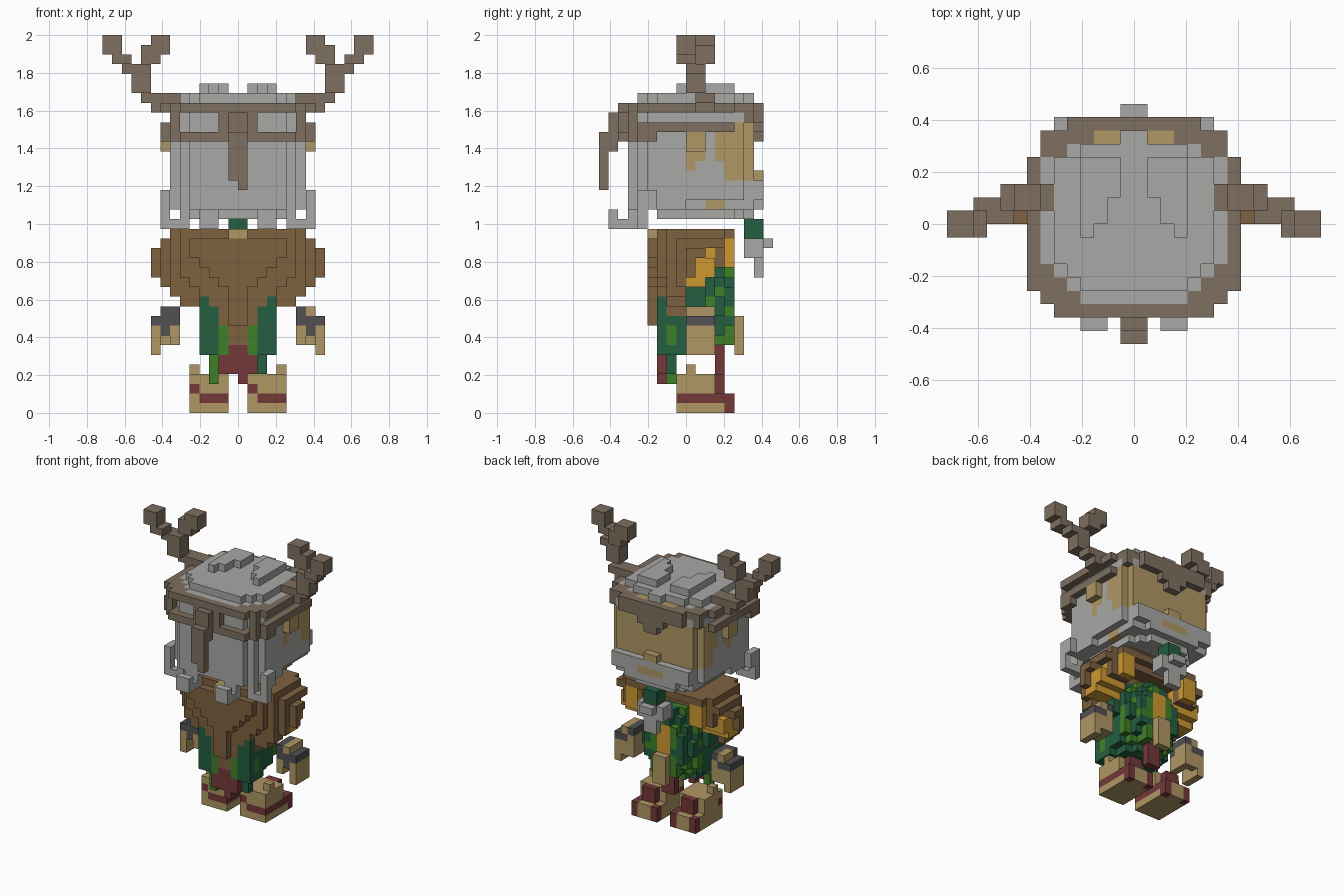
import bpy, bmesh, random
from mathutils import Vector

if "Cube" in bpy.data.objects:
    bpy.data.objects.remove(bpy.data.objects["Cube"], do_unlink=True)
random.seed(4)
V = 2 / 39  # edge of one block

COLOURS = {  # sRGB values, converted to linear below
    "grey_hair": (168, 168, 166), "antler_brown": (126, 111, 96), "cape_brown": (126, 97, 64),
    "skin_tan": (175, 151, 100), "gold": (206, 153, 50), "dark_green": (35, 94, 65),
    "leaf_green": (64, 128, 39), "dark_red": (116, 56, 58), "charcoal": (82, 80, 82)}


def linear(c):
    c /= 255
    return c / 12.92 if c <= 0.04045 else ((c + 0.055) / 1.055) ** 2.4


MATS = {}
for name, rgb in COLOURS.items():
    m = bpy.data.materials.new(name)
    col = (*[linear(c) for c in rgb], 1)
    m.diffuse_color = col
    m.use_nodes = True
    m.node_tree.nodes["Principled BSDF"].inputs["Base Color"].default_value = col
    MATS[name] = m
GREY, ANTLER, CAPE, SKIN, GOLD, DGREEN, LGREEN, RED, CHAR = COLOURS

# Faces of a block: direction and its four corners
FACES = [((1, 0, 0), ((1, 0, 0), (1, 1, 0), (1, 1, 1), (1, 0, 1))),
         ((-1, 0, 0), ((0, 0, 0), (0, 0, 1), (0, 1, 1), (0, 1, 0))),
         ((0, 1, 0), ((0, 1, 0), (0, 1, 1), (1, 1, 1), (1, 1, 0))),
         ((0, -1, 0), ((0, 0, 0), (1, 0, 0), (1, 0, 1), (0, 0, 1))),
         ((0, 0, 1), ((0, 0, 1), (1, 0, 1), (1, 1, 1), (0, 1, 1))),
         ((0, 0, -1), ((0, 0, 0), (0, 1, 0), (1, 1, 0), (1, 0, 0)))]


def fill(cells, mat, xr, yr, zr, mirror=True, rule=None):
    """Fill a range of blocks; rule(x, y, z) can refuse a block."""
    for x in range(*xr):
        for y in range(*yr):
            for z in range(*zr):
                if rule is None or rule(x, y, z):
                    cells[x, y, z] = mat
                    if mirror:
                        cells[-1 - x, y, z] = mat


def build(name, cells):
    """Turn blocks into one mesh of their outer faces."""
    bm, verts = bmesh.new(), {}
    used = sorted(set(cells.values()))
    for (x, y, z), mat in cells.items():
        for (dx, dy, dz), corners in FACES:
            if (x + dx, y + dy, z + dz) in cells:
                continue
            ring = []
            for c in corners:
                k = (x + c[0], y + c[1], z + c[2])
                if k not in verts:
                    verts[k] = bm.verts.new(Vector(k) * V)
                ring.append(verts[k])
            bm.faces.new(ring).material_index = used.index(mat)
    me = bpy.data.meshes.new(name)
    for mat in used:
        me.materials.append(MATS[mat])
    bm.to_mesh(me)
    bm.free()
    bpy.context.collection.objects.link(bpy.data.objects.new(name, me))


def head_width(y):
    return {-6: 5, -5: 6, 6: 6}.get(y, 7)


def band_width(y):
    return {-7: 6, -6: 7, 5: 7, 6: 7, 7: 5}.get(y, 8)


def cap_width(y):
    return {-7: 0, -6: 4, -5: 5, -4: 6, 5: 5, 6: 3, 7: 0}.get(y, 7)


# Headband: two rings joined by a hanging strip
band = {}
fill(band, ANTLER, (0, 8), (-7, 8), (31, 32), rule=lambda x, y, z: cap_width(y) <= x < band_width(y))
fill(band, ANTLER, (0, 8), (-7, 6), (28, 30),
     rule=lambda x, y, z: head_width(y) * (y > -7) <= x < band_width(y) and (z == 28) == (y < -3))
fill(band, ANTLER, (7, 8), (-5, -3), (29, 30))
fill(band, ANTLER, (6, 7), (-6, -5), (29, 31))
fill(band, ANTLER, (0, 2), (-7, -6), (29, 31))
fill(band, ANTLER, (6, 7), (6, 7), (30, 31))
fill(band, ANTLER, (0, 5), (7, 8), (30, 31))
fill(band, ANTLER, (0, 2), (7, 8), (29, 30))
fill(band, ANTLER, (0, 1), (7, 8), (28, 29))
fill(band, ANTLER, (0, 1), (-8, -7), (27, 31))
fill(band, ANTLER, (0, 1), (-9, -8), (24, 29))
fill(band, ANTLER, (0, 1), (-9, -8), (23, 24), mirror=False)
build("headband", band)

# Head: hair with a bare face, ears and beard
head = {}
fill(head, GREY, (0, 7), (-6, 7), (21, 32),
     rule=lambda x, y, z: x < head_width(y) and (z > 21 or x < 6 or y < 0))
fill(head, SKIN, (0, 7), (3, 7), (24, 30),
     rule=lambda x, y, z: x < head_width(y) and (y > 3 or z > 25))
fill(head, SKIN, (1, 3), (6, 7), (31, 32))
fill(head, SKIN, (7, 8), (0, 2), (27, 29))
fill(head, SKIN, (6, 7), (0, 2), (26, 27))
fill(head, SKIN, (6, 7), (0, 1), (25, 26))
fill(head, SKIN, (0, 5), (-3, 5), (21, 22))
fill(head, SKIN, (0, 1), (7, 8), (24, 25))
fill(head, GREY, (0, 6), (7, 8), (21, 24), rule=lambda x, y, z: z > 21 or x < 4)
fill(head, SKIN, (0, 2), (7, 8), (22, 23))
fill(head, SKIN, (5, 6), (2, 4), (21, 22))
fill(head, GREY, (0, 6), (-3, 7), (20, 21),
     rule=lambda x, y, z: (x == 4 and y < 5) or (y > 3 and x < 9 - y))
# Loose locks
fill(head, GREY, (2, 4), (-8, -5), (19, 20))
fill(head, GREY, (2, 4), (-8, -7), (20, 21))
fill(head, GREY, (2, 4), (-6, -5), (20, 21))
fill(head, GREY, (5, 8), (-5, -4), (19, 20))
fill(head, GREY, (5, 6), (-5, -4), (20, 21))
fill(head, GREY, (7, 8), (-5, -4), (20, 21))
fill(head, GREY, (7, 8), (-5, -3), (21, 23))
# Cap with two raised tufts
fill(head, GREY, (0, 6), (-5, 6), (32, 33),
     rule=lambda x, y, z: x < {-5: 4, -4: 5, 5: 4}.get(y, 6))
fill(head, GREY, (0, 1), (6, 7), (31, 33))
fill(head, GREY, (1, 4), (-1, 5), (33, 34),
     rule=lambda x, y, z: x >= 3 or y >= 2 or (x == 2 and y >= 0))
build("head", {k: mat for k, mat in head.items() if k not in band})

# Antlers: a stem that forks in two
for side in ("left", "right"):
    antler = {}
    for xr, yr, zr in [((8, 9), (1, 3), (31, 32)), ((6, 10), (1, 3), (32, 33)),
                       ((9, 11), (0, 2), (33, 35)), ((9, 12), (0, 2), (35, 36)),
                       ((11, 13), (-1, 1), (36, 37)), ((12, 14), (-1, 1), (37, 39)),
                       ((8, 10), (1, 3), (36, 37)), ((9, 10), (1, 3), (37, 38)),
                       ((7, 9), (1, 3), (37, 39))]:
        if side == "right":
            xr = (-xr[1], -xr[0])
        fill(antler, ANTLER, xr, yr, zr, mirror=False)
    build(side + "_antler", antler)

# Beard braid with a green tie
braid = {}
fill(braid, DGREEN, (0, 1), (6, 8), (18, 20))
fill(braid, GREY, (0, 2), (6, 8), (16, 18))
fill(braid, GREY, (0, 1), (7, 8), (14, 16))
fill(braid, GREY, (0, 1), (8, 9), (17, 18))
build("beard_braid", braid)

# Cape: wide at the shoulders, pointed at the bottom, open over the belly, with gold trim
cape = {}
CAPE_WIDTH = {-3: 6, -2: 7, -1: 8, 3: 8, 4: 6}
CAPE_LOW = (9, 9, 9, 10, 11, 11, 12, 13, 14)
CAPE_EDGE = {13: 0, 14: 1, 15: 1, 16: 2, 17: 4, 18: 5}


def in_cape(x, y, z):
    width = {-4: min(5, max(1, z - 11)), -3: min(6, max(2, z - 8))}.get(y, CAPE_WIDTH.get(y, 9))
    top = 17 if x == 8 else 18 if x == 7 or y == -4 else 19
    return x < width and CAPE_LOW[x] <= z < top and y < CAPE_EDGE.get(z, 0)


fill(cape, CAPE, (0, 9), (-4, 5), (9, 19), rule=in_cape)
fill(cape, CAPE, (0, 1), (-3, -2), (7, 9))
fill(cape, GOLD, (4, 8), (0, 2), (13, 14))
fill(cape, GOLD, (4, 8), (1, 3), (14, 16))
fill(cape, GOLD, (4, 7), (2, 3), (16, 17))
fill(cape, CAPE, (4, 7), (3, 4), (15, 18))
fill(cape, GOLD, (4, 6), (4, 5), (15, 18))
fill(cape, SKIN, (0, 1), (-4, 3), (18, 19))
build("cape", cape)

# Body: rounded belly in mottled green with a buckle and a hanging tunic hem
body = {}
fill(body, DGREEN, (0, 5), (-3, 5), (6, 16),
     rule=lambda x, y, z: ((x + .5) / 4.8) ** 2 + (y / 4.7) ** 2 + ((z - 10.5) / 6) ** 2 < 1
     and (x < 4 or z > 10))
fill(body, DGREEN, (0, 3), (4, 5), (7, 15), rule=lambda x, y, z: 7 + x <= z < 15 - x)
for (x, y, z) in list(body):
    if y >= 2 and random.random() < 0.42:
        body[x, y, z] = LGREEN
fill(body, LGREEN, (1, 2), (4, 5), (7, 9))
fill(body, GOLD, (0, 1), (4, 5), (10, 14))
fill(body, DGREEN, (3, 4), (-3, 0), (6, 10))
fill(body, LGREEN, (3, 4), (-2, -1), (7, 9))
fill(body, DGREEN, (2, 3), (-3, -1), (6, 9))
fill(body, DGREEN, (2, 3), (-2, -1), (4, 6))
fill(body, LGREEN, (1, 2), (-3, -2), (6, 9))
fill(body, LGREEN, (-3, -2), (-2, -1), (3, 6), mirror=False)
fill(body, RED, (0, 1), (-3, -2), (4, 7))
fill(body, RED, (1, 2), (-3, -2), (4, 6))
fill(body, RED, (0, 1), (-3, -2), (3, 4), mirror=False)
fill(body, RED, (0, 1), (3, 4), (4, 7))
fill(body, SKIN, (0, 1), (4, 6), (7, 10))
fill(body, SKIN, (0, 1), (5, 6), (6, 7))
build("tunic", {k: mat for k, mat in body.items() if k not in cape})

# Hands with a dark wrap
for side, s in (("left", 1), ("right", -1)):
    hand = {}
    for mat, xr, yr, zr in [(SKIN, (7, 8), (0, 3), (10, 11)), (CHAR, (6, 7), (0, 3), (10, 11)),
                            (CHAR, (6, 9), (0, 3), (9, 10)), (SKIN, (6, 7), (1, 3), (9, 10)),
                            (CHAR, (7, 8), (0, 2), (8, 9)),
                            (SKIN, (8, 9), (0, 3), (6, 9)), (SKIN, (6, 7), (0, 3), (7, 9)),
                            (SKIN, (7, 8), (2, 3), (7, 9))]:
        if s < 0:
            xr = (-xr[1], -xr[0])
        fill(hand, mat, xr, yr, zr, mirror=False)
    if s < 0:
        fill(hand, CHAR, (-8, -7), (0, 1), (10, 11), mirror=False)
    build(side + "_hand", hand)

# Feet with red sandal straps; the strap pattern repeats, the ankle is mirrored
for side, x0, ankle in (("left", 1, 4), ("right", -5, -5)):
    foot = {}
    for mat, xr, yr, zr in [(SKIN, (0, 4), (-1, 5), (0, 2)), (RED, (1, 4), (-1, 4), (1, 2)),
                            (RED, (0, 1), (4, 5), (0, 2)), (RED, (3, 4), (4, 5), (0, 2)),
                            (SKIN, (0, 4), (-1, 3), (2, 4)), (RED, (0, 1), (-1, 0), (2, 3)),
                            (RED, (1, 3), (3, 4), (2, 4))]:
        fill(foot, mat, (x0 + xr[0], x0 + xr[1]), yr, zr, mirror=False)
    fill(foot, SKIN, (ankle, ankle + 1), (0, 1), (4, 5), mirror=False)
    build(side + "_foot", foot)
